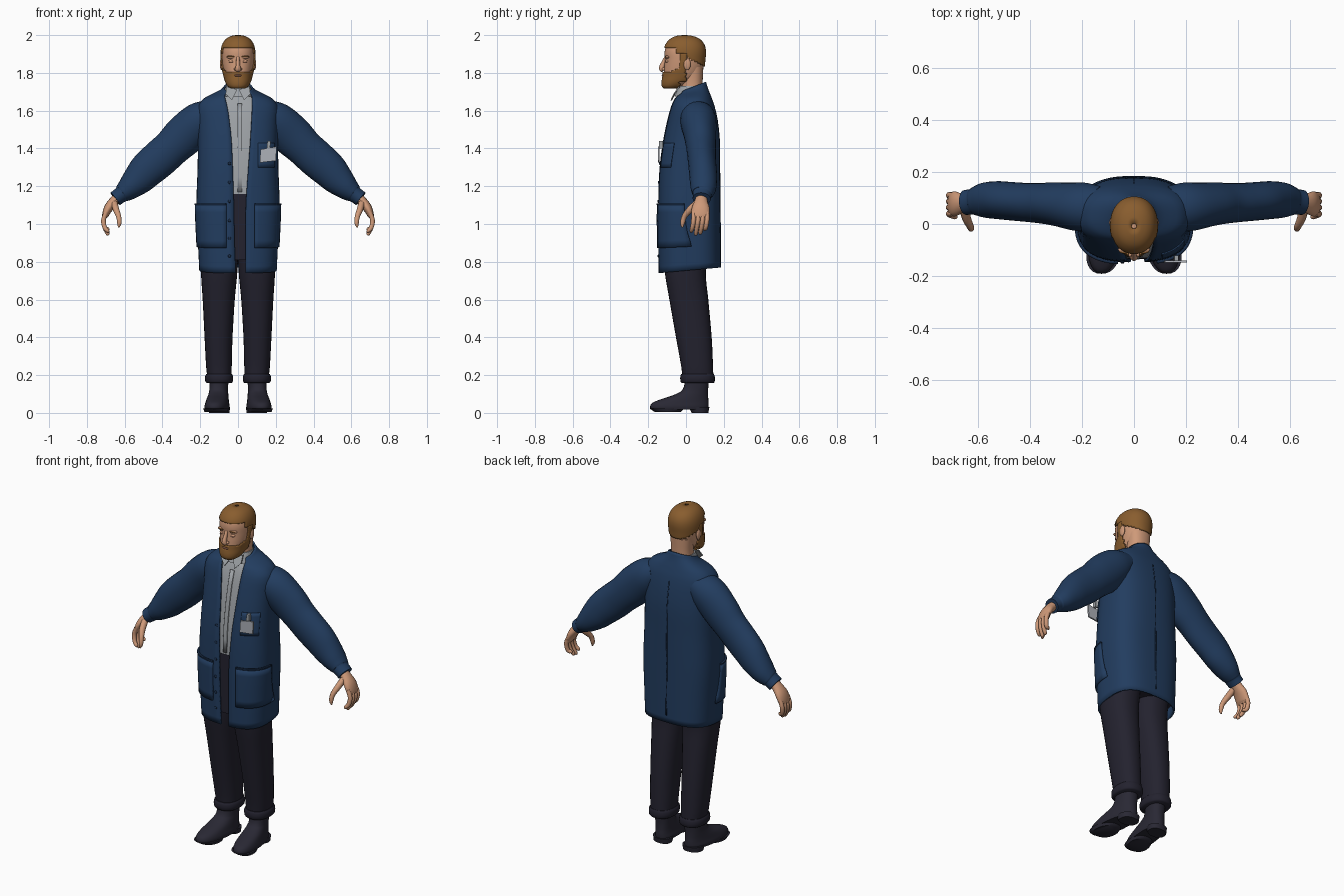
import bpy, bmesh, math
from mathutils import Vector

if "Cube" in bpy.data.objects:
    bpy.data.objects.remove(bpy.data.objects["Cube"])

def mat(name, rgb):
    m = bpy.data.materials.new(name)
    m.diffuse_color = (*rgb, 1)
    m.use_nodes = True
    m.node_tree.nodes["Principled BSDF"].inputs["Base Color"].default_value = m.diffuse_color
    return m

COAT = mat("coat_blue", (0.016, 0.046, 0.115))
SEAM = mat("seam_blue", (0.010, 0.026, 0.065))
TROUSER = mat("trouser_dark", (0.017, 0.016, 0.028))
SHOE = mat("shoe_dark", (0.022, 0.021, 0.034))
SHIRT = mat("shirt_grey", (0.34, 0.36, 0.38))
BADGE = mat("badge_grey", (0.42, 0.44, 0.48))
SKIN = mat("skin", (0.62, 0.32, 0.19))
LIP = mat("lip", (0.45, 0.19, 0.13))
HAIR = mat("hair_brown", (0.25, 0.11, 0.028))

def sample(rows, k):
    """Smooth interpolation of a table whose first column is the key."""
    n = len(rows)
    k = min(max(k, rows[0][0]), rows[-1][0])
    i = max(j for j in range(n - 1) if rows[j][0] <= k)
    h = rows[i + 1][0] - rows[i][0]
    u = (k - rows[i][0]) / h
    def slope(j, c):
        a, b = rows[max(j - 1, 0)], rows[min(j + 1, n - 1)]
        return (b[c] - a[c]) / (b[0] - a[0])
    return [(2*u**3 - 3*u*u + 1) * rows[i][c] + (u**3 - 2*u*u + u) * h * slope(i, c)
            + (3*u*u - 2*u**3) * rows[i + 1][c] + (u**3 - u*u) * h * slope(i + 1, c)
            for c in range(len(rows[0]))]

def steps(a, b, n):
    return [a + (b - a) * i / n for i in range(n + 1)]

def loft(name, rings, m, closed=True, cap=True, mirror=False, thick=0, keep=None, angle=50):
    bm = bmesh.new()
    vs = [[bm.verts.new(p) for p in r] for r in rings]
    n = len(vs[0])
    for a, b in zip(vs, vs[1:]):
        for j in range(n if closed else n - 1):
            q = (j + 1) % n
            f = (a[j], a[q], b[q], b[j])
            c = sum((v.co for v in f), Vector()) / 4
            if keep is None or keep(c):
                bm.faces.new(f)
    if cap and closed and keep is None:
        bm.faces.new(vs[0][::-1])
        bm.faces.new(vs[-1])
        bmesh.ops.recalc_face_normals(bm, faces=bm.faces)
    bmesh.ops.delete(bm, geom=[v for v in bm.verts if not v.link_faces], context='VERTS')
    me = bpy.data.meshes.new(name)
    bm.to_mesh(me)
    bm.free()
    ob = bpy.data.objects.new(name, me)
    bpy.context.collection.objects.link(ob)
    me.materials.append(m)
    if thick:
        s = ob.modifiers.new("thickness", 'SOLIDIFY')
        s.thickness, s.offset = thick, -1
    if mirror:
        ob.modifiers.new("mirror", 'MIRROR')
    bpy.ops.object.select_all(action='DESELECT')
    ob.select_set(True)
    bpy.context.view_layer.objects.active = ob
    bpy.ops.object.shade_smooth_by_angle(angle=math.radians(angle))
    return ob

def spow(v, e):
    return math.copysign(abs(v) ** e, v)

def sup(t, cx, hw, yf, yb, z, n=2.3, tilt=0):
    """Point on a rounded-box outline; t = 0 is the front, turning toward +x."""
    cy, hd = (yf + yb) / 2, (yb - yf) / 2
    y = -hd * spow(math.cos(t), 2 / n)
    return (cx + hw * spow(math.sin(t), 2 / n), cy + y, z + tilt * y)

def column(name, rows, m, n=2.3, seg=28, sub=4, skew=0, **kw):
    """Vertical loft from rows of z, cx, half width, front y, back y."""
    rings = []
    for i in range((len(rows) - 1) * sub + 1):
        a, u = divmod(i, sub)
        k = rows[a][0] + (rows[min(a + 1, len(rows) - 1)][0] - rows[a][0]) * u / sub
        z, cx, hw, yf, yb = sample(rows, k)
        ring = [sup(j * math.tau / seg, cx, hw, yf, yb, z, n) for j in range(seg)]
        rings.append([(x + skew * y, y, zz) for x, y, zz in ring])
    return loft(name, rings, m, **kw)

def tube(name, pts, m, seg=16, sub=4, **kw):
    """Loft along a path of x, y, z, y radius, other radius."""
    rows = [(i, *p) for i, p in enumerate(pts)]
    ks = steps(0, len(pts) - 1, (len(pts) - 1) * sub)
    rings = []
    for k in ks:
        s = sample(rows, k)
        c = Vector(s[1:4])
        t = (Vector(sample(rows, k + .1)[1:4]) - Vector(sample(rows, k - .1)[1:4])).normalized()
        side = (Vector((0, 1, 0)) - t * t.y).normalized()
        up = t.cross(side)
        rings.append([c + side * s[4] * math.cos(a) + up * s[5] * math.sin(a)
                      for a in (j * math.tau / seg for j in range(seg))])
    return loft(name, rings, m, **kw)

def blob(name, c, r, m, **kw):
    rings = [[(c[0] + r[0] * math.sin(p) * math.cos(a), c[1] + r[1] * math.sin(p) * math.sin(a),
               c[2] - r[2] * math.cos(p)) for a in (j * math.tau / 14 for j in range(14))]
             for p in steps(.08, math.pi - .08, 9)]
    return loft(name, rings, m, **kw)

# Coat: z, half width, front y, back y, squareness, opening left x, opening right x, tilt
coat_rows = [(.755, .205, -.145, .185, 2.8, -.012, .04, .09), (.9, .212, -.147, .184, 2.8, -.018, .04, .04),
             (1.1, .22, -.147, .182, 2.8, -.022, .042, 0), (1.3, .214, -.14, .18, 2.7, -.028, .055, 0),
             (1.45, .212, -.12, .178, 2.6, -.035, .066, 0), (1.55, .214, -.1, .167, 2.5, -.046, .072, 0),
             (1.62, .212, -.082, .152, 2.5, -.056, .075, .02), (1.665, .18, -.066, .135, 2.4, -.066, .076, .06),
             (1.69, .13, -.057, .122, 2.3, -.07, .074, .15), (1.706, .092, -.052, .113, 2.2, -.068, .07, .27),
             (1.724, .076, -.046, .106, 2.1, -.06, .06, .38)]

def coat_pt(t, z, off=0):
    s = sample(coat_rows, z)
    return sup(t, 0, s[1] + off, s[2] - off, s[3] + off, z, s[4], s[7])

def t_at(x, z):
    s = sample(coat_rows, z)
    return spow(math.asin(min(1, abs(x) / s[1]) ** (s[4] / 2)), 1) * (1 if x > 0 else -1)

zs = steps(.755, 1.62, 26) + steps(1.635, 1.724, 9)
rings = []
for z in zs:
    s = sample(coat_rows, z)
    rings.append([coat_pt(t, z) for t in steps(t_at(s[6], z), math.tau + t_at(s[5], z), 60)])
loft("coat", rings, COAT, closed=False, thick=.01)

# Shirt front and trouser waist under the coat
def inner(name, z0, z1, m, inset):
    loft(name, [[(x, y, w - .012) for x, y, w in (coat_pt(j * math.tau / 40, z, -inset) for j in range(40))]
                for z in steps(z0, z1, 16)], m)
inner("shirt", 1.14, 1.715, SHIRT, .014)
inner("trouser_waist", .83, 1.17, TROUSER, .0125)

def patch(name, xa, xb, za, zb, off, m, thick=.008, wrap=0):
    """Plate that follows the coat surface; wrap carries it round the side."""
    loft(name, [[coat_pt(t, z, off) for t in
                 steps(t_at(xa, z) - (wrap if xa < -.1 else 0), t_at(xb, z) + (wrap if xb > .1 else 0), 14)]
                for z in steps(za, zb, 6)], m, closed=False, thick=thick)

for side, xa, xb in (("right", -.19, -.06), ("left", .085, .19)):
    patch(side + "_pocket", xa, xb, .88, 1.1, .009, COAT, .012, .55)
    patch(side + "_pocket_hem", xa, xb, 1.1, 1.108, .010, SEAM, .012, .55)
patch("shirt_placket", -.004, .022, 1.17, 1.64, -.008, SHIRT, .005)
patch("breast_pocket", .105, .19, 1.3, 1.43, .005, COAT, .008)
for i, z in enumerate((.84, .93, 1.02, 1.12, 1.22, 1.32)):
    x, y, w = coat_pt(t_at(-.045, z), z)
    blob(f"button_{i}", (x, y - .001, w), (.008, .005, .008), SEAM)

# Back centre seam
loft("back_seam", [[coat_pt(t, z, .001) for t in (math.pi - .004, math.pi + .004)]
                   for z in steps(.8, 1.6, 16)], SEAM, closed=False, thick=.003)

# Name badge with clip
def plate(name, corners, y, d, m):
    loft(name, [[(x, y + s, z) for x, z in corners] for s in (0, d)], m, angle=20)
plate("badge", [(.115, 1.325), (.2, 1.335), (.205, 1.41), (.12, 1.395)], -.149, .009, BADGE)
plate("badge_clip", [(.152, 1.4), (.17, 1.4), (.172, 1.44), (.156, 1.44)], -.142, .02, SHIRT)

# Shirt collar band and points
column("shirt_collar", [(1.675, 0, .08, -.062, .094), (1.705, 0, .072, -.048, .09), (1.73, 0, .065, -.034, .09)], SHIRT)
for s in (-1, 1):
    loft("collar_point", [[(s * x, y + d, z) for x, y, z in ((.004, -.052, 1.712), (.06, -.04, 1.728),
          (.066, -.066, 1.69), (.032, -.082, 1.655))] for d in (0, .008)], SHIRT)

# Sleeves
tube("sleeve", [(.13, .06, 1.585, .085, .075), (.2, .065, 1.545, .095, .103), (.285, .075, 1.468, .085, .109),
                (.35, .08, 1.405, .079, .1), (.41, .083, 1.35, .075, .1), (.475, .088, 1.293, .074, .096),
                (.525, .092, 1.24, .073, .085), (.575, .092, 1.192, .068, .066), (.61, .088, 1.163, .056, .05),
                (.622, .086, 1.154, .05, .043), (.65, .083, 1.133, .048, .041)], COAT, seg=24, mirror=True)

# Hands
tube("palm", [(.62, .083, 1.155, .03, .026), (.655, .08, 1.122, .034, .026), (.685, .078, 1.085, .047, .024),
              (.703, .076, 1.045, .047, .017), (.706, .076, 1.03, .04, .01)], SKIN, mirror=True)
for i, (y, tip) in enumerate(((.04, .955), (.064, .94), (.088, .945), (.111, .965))):
    tube(f"finger_{i}", [(.697, y, 1.065, .012, .012), (.712, y, 1.022, .0125, .013), (.706, y - .006, .982, .0115, .012),
                         (.69, y - .012, tip + .008, .01, .01), (.686, y - .013, tip, .004, .004)],
         SKIN, seg=10, sub=3, mirror=True)
tube("thumb", [(.655, .06, 1.11, .02, .018), (.645, .02, 1.075, .018, .017), (.632, -.008, 1.04, .014, .014),
               (.628, -.018, 1.005, .012, .012), (.632, -.02, .982, .004, .004)], SKIN, seg=10, mirror=True)

# Trouser legs with turned-up cuffs
column("trouser_leg", [(.19, .099, .064, -.018, .145), (.25, .101, .068, -.026, .143), (.4, .103, .074, -.053, .136),
                       (.6, .102, .085, -.088, .118), (.74, .1, .096, -.112, .105), (.86, .098, .1, -.125, .12)],
       TROUSER, mirror=True)
column("trouser_cuff", [(.158, .1, .066, -.022, .146), (.166, .1, .073, -.029, .152), (.195, .1, .074, -.03, .152),
                        (.207, .1, .067, -.024, .147)], TROUSER, mirror=True, sub=2)

# Shoes: upper, front sole, heel
column("shoe", [(.018, .107, .062, -.188, .118), (.035, .107, .064, -.19, .12), (.055, .107, .06, -.175, .12),
                (.075, .107, .056, -.125, .118), (.095, .107, .052, -.065, .117), (.12, .107, .049, -.02, .117),
                (.18, .107, .05, -.004, .122)], SHOE, skew=-.1, mirror=True)
column("shoe_sole", [(.004, .107, .06, -.165, -.03), (.022, .107, .066, -.192, -.01)], SHOE, skew=-.1, sub=2, mirror=True)
column("shoe_heel", [(0, .107, .054, .03, .118), (.03, .107, .058, .015, .124)], SHOE, skew=-.1, sub=2, mirror=True)

# Head: z, centre x, half width, front y, back y
head_rows = [(1.722, 0, .03, -.11, -.045), (1.732, 0, .045, -.12, -.02), (1.755, 0, .06, -.123, .03),
             (1.79, 0, .071, -.118, .075), (1.83, 0, .08, -.115, .092), (1.87, 0, .085, -.112, .097),
             (1.91, 0, .086, -.113, .1), (1.94, 0, .08, -.106, .094), (1.965, 0, .066, -.088, .077),
             (1.982, 0, .046, -.065, .052), (1.992, 0, .02, -.035, .018), (1.994, 0, .004, -.012, -.004)]

def head_shell(name, m, off, keep=None):
    rings = []
    for k in steps(1.722, 1.965, 34) + steps(1.97, 1.994, 9):
        z, cx, hw, yf, yb = sample(head_rows, k)
        zz = z + off * max(-.8, min(1, (z - 1.86) / .1))
        rings.append([sup(j * math.tau / 64, cx, hw + off, yf - off, yb + off, zz, 2.15) for j in range(64)])
    loft(name, rings, m, keep=keep, thick=off * 1.2 if keep else 0)

def is_hair(c):
    if c.y < -.055:
        return c.z > 1.937 - .006 * (abs(c.x) > .045)
    if c.y < -.005:
        return c.z > 1.9
    return c.z > 1.885 - (c.y - .0) * .5

def is_beard(c):
    if c.y > .0 or abs(c.x) < .02 and 1.782 < c.z < 1.792 and c.y < -.1:
        return False
    if c.y > -.035:
        return 1.755 < c.z < 1.905
    return c.z < 1.806 + .02 * max(0, (c.y + .08) / .045)

head_shell("head", SKIN, 0)
head_shell("hair", HAIR, .006, is_hair)
head_shell("beard", HAIR, .007, is_beard)
column("neck", [(1.66, 0, .066, -.035, .09), (1.74, 0, .06, -.022, .088), (1.83, 0, .066, -.02, .092)], SKIN)

# Face details
tube("nose", [(0, -.106, 1.885, .008, .009), (0, -.118, 1.855, .012, .01), (0, -.128, 1.83, .014, .013),
              (0, -.127, 1.816, .012, .016), (0, -.12, 1.81, .005, .008)], SKIN, seg=12)
blob("nostril", (.013, -.118, 1.82), (.009, .011, .008), SKIN, mirror=True)
blob("brow_ridge", (.034, -.098, 1.884), (.028, .014, .009), SKIN, mirror=True)
blob("eyebrow", (.036, -.105, 1.886), (.022, .009, .004), HAIR, mirror=True)
blob("eyelid", (.034, -.099, 1.862), (.016, .01, .009), SKIN, mirror=True)
blob("lash", (.034, -.106, 1.857), (.014, .004, .002), LIP, mirror=True)
blob("lips", (0, -.119, 1.786), (.022, .01, .006), LIP)
blob("ear", (.087, .006, 1.846), (.009, .019, .032), SKIN, mirror=True)
